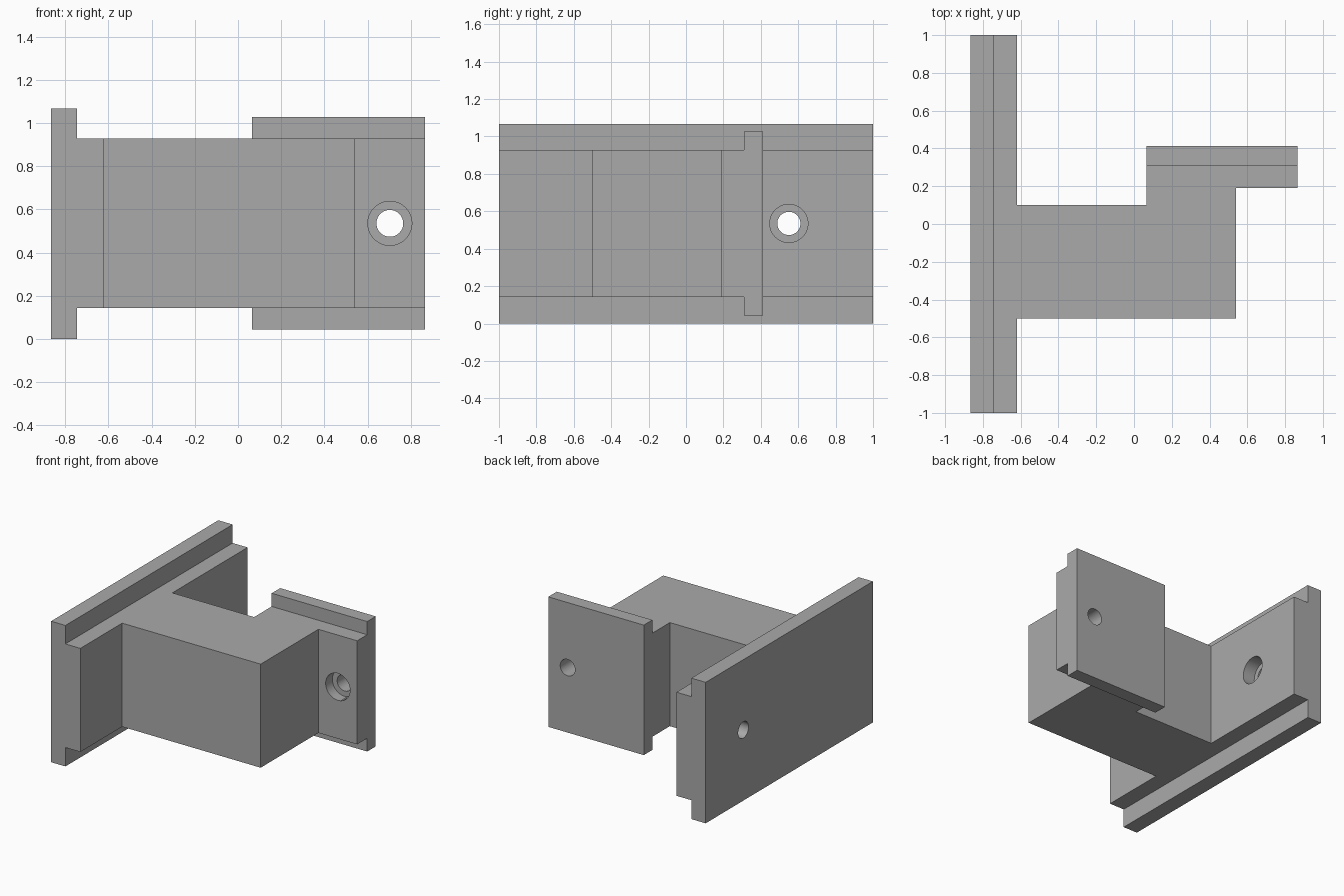
import bpy
import bmesh
from math import pi
from mathutils import Matrix, Vector

cube = bpy.data.objects.get("Cube")
if cube:
    bpy.data.objects.remove(cube, do_unlink=True)

grey = bpy.data.materials.new("plain grey")
grey.use_nodes = True
colour = (0.4, 0.4, 0.4, 1)
grey.diffuse_color = colour
grey.node_tree.nodes["Principled BSDF"].inputs["Base Color"].default_value = colour


def finish(name, bm):
    """Turn a bmesh into an object."""
    bmesh.ops.recalc_face_normals(bm, faces=bm.faces)
    mesh = bpy.data.meshes.new(name)
    bm.to_mesh(mesh)
    bm.free()
    mesh.materials.append(grey)
    obj = bpy.data.objects.new(name, mesh)
    bpy.context.collection.objects.link(obj)
    return obj


def prism(name, outline, z0, z1):
    """Extrude a plan outline from z0 up to z1."""
    bm = bmesh.new()
    face = bm.faces.new([bm.verts.new((x, y, z0)) for x, y in outline])
    top = bmesh.ops.extrude_face_region(bm, geom=[face])["geom"]
    verts = [v for v in top if isinstance(v, bmesh.types.BMVert)]
    bmesh.ops.translate(bm, verts=verts, vec=(0, 0, z1 - z0))
    return finish(name, bm)


def slab(name, x0, x1, y0, y1, z0, z1):
    return prism(name, [(x0, y0), (x1, y0), (x1, y1), (x0, y1)], z0, z1)


def drill(name, start, end, radius):
    """Cylinder cutter between two points."""
    a, b = Vector(start), Vector(end)
    bm = bmesh.new()
    turn = (b - a).to_track_quat('Z', 'Y').to_matrix().to_4x4()
    bmesh.ops.create_cone(bm, cap_ends=True, segments=48, radius1=radius,
                          radius2=radius, depth=(b - a).length,
                          matrix=Matrix.Translation((a + b) / 2) @ turn)
    return finish(name, bm)


def combine(target, tool, operation):
    mod = target.modifiers.new(tool.name, 'BOOLEAN')
    mod.operation = operation
    mod.solver = 'EXACT'
    mod.object = tool
    tool.hide_render = True
    bpy.context.view_layer.objects.active = target
    bpy.ops.object.modifier_apply(modifier=mod.name)
    bpy.data.objects.remove(tool, do_unlink=True)


# Central body with its two tongues, drawn in plan
LOW, HIGH, MID = 0.143, 0.927, 0.535
bracket = prism("bracket", [
    (-0.80, -1), (-0.62, -1), (-0.62, -0.5), (0.54, -0.5), (0.54, 0.19),
    (0.865, 0.19), (0.865, 0.36), (0.065, 0.36), (0.065, 0.10),
    (-0.62, 0.10), (-0.62, 1), (-0.80, 1)], LOW, HIGH)

# Wider outer plates
combine(bracket, slab("side_plate", -0.865, -0.745, -1, 1, 0, 1.067), 'UNION')
combine(bracket, slab("back_plate", 0.065, 0.865, 0.31, 0.412, 0.043, 1.027), 'UNION')

# Counterbored screw holes
HOLE, BORE = 0.062, 0.102
for name, start, end, radius in (
        ("back_hole", (0.703, 0, MID), (0.703, 0.6, MID), HOLE),
        ("back_bore", (0.703, 0, MID), (0.703, 0.27, MID), BORE),
        ("side_hole", (-0.4, 0.55, MID), (-1, 0.55, MID), HOLE),
        ("side_bore", (-0.4, 0.55, MID), (-0.72, 0.55, MID), BORE)):
    combine(bracket, drill(name, start, end, radius), 'DIFFERENCE')

# Smooth hole walls, sharp edges
bpy.ops.object.select_all(action='DESELECT')
bracket.select_set(True)
bpy.context.view_layer.objects.active = bracket
bpy.ops.object.shade_smooth_by_angle(angle=pi / 6)
